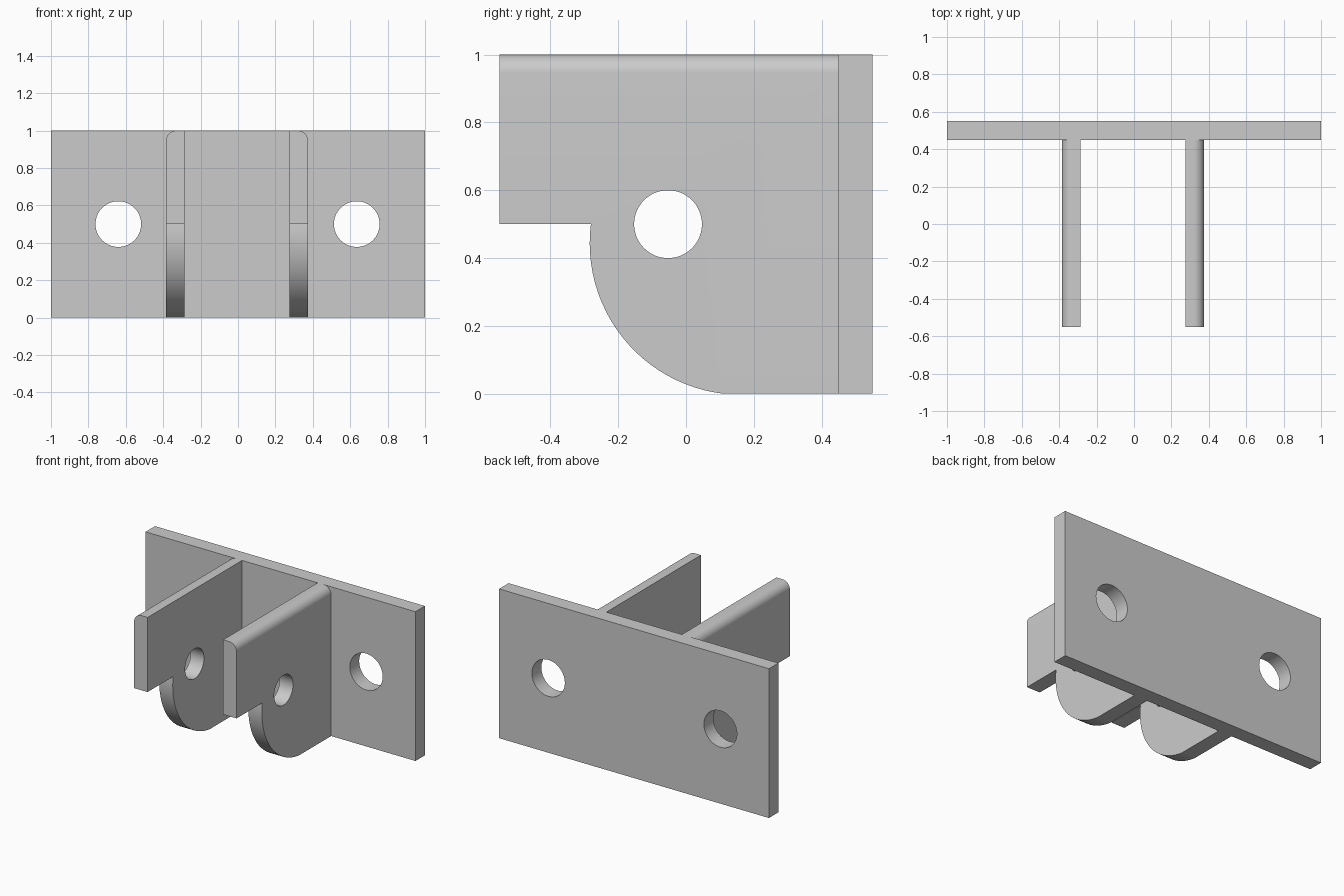
import bpy
import bmesh
import math
from mathutils import Matrix, Vector

default = bpy.data.objects.get("Cube")
if default:
    bpy.data.objects.remove(default, do_unlink=True)

# Single grey colour
grey = bpy.data.materials.new("light grey")
grey.use_nodes = True
grey.diffuse_color = (0.6, 0.6, 0.6, 1)
grey.node_tree.nodes["Principled BSDF"].inputs["Base Color"].default_value = (0.6, 0.6, 0.6, 1)


def add_object(name, bm):
    bmesh.ops.recalc_face_normals(bm, faces=bm.faces)
    mesh = bpy.data.meshes.new(name)
    bm.to_mesh(mesh)
    bm.free()
    mesh.materials.append(grey)
    obj = bpy.data.objects.new(name, mesh)
    bpy.context.collection.objects.link(obj)
    return obj


def select_only(obj):
    bpy.ops.object.select_all(action='DESELECT')
    obj.select_set(True)
    bpy.context.view_layer.objects.active = obj


def drill(obj, centre, radius, axis):
    """Cut a round hole through the object along the X or Y axis."""
    bm = bmesh.new()
    turn = Matrix.Rotation(math.pi / 2, 4, 'Y' if axis == 'X' else 'X')
    bmesh.ops.create_cone(bm, cap_ends=True, segments=64, radius1=radius, radius2=radius,
                          depth=0.4, matrix=Matrix.Translation(centre) @ turn)
    cutter = add_object("hole_cutter", bm)
    cutter.hide_render = True
    select_only(obj)
    mod = obj.modifiers.new("hole", 'BOOLEAN')
    mod.operation = 'DIFFERENCE'
    mod.solver = 'EXACT'
    mod.object = cutter
    bpy.ops.object.modifier_apply(modifier=mod.name)
    bpy.data.objects.remove(cutter, do_unlink=True)


def finish(obj):
    select_only(obj)
    bpy.ops.object.shade_smooth_by_angle(angle=math.radians(30))


# Back plate with two mounting holes
bm = bmesh.new()
bmesh.ops.create_cube(bm, size=1, matrix=Matrix.Translation((0, 0.5, 0.5))
                      @ Matrix.Diagonal((2, 0.1, 1, 1)))
plate = add_object("back_plate", bm)
for x in (-0.64, 0.635):
    drill(plate, (x, 0.5, 0.5), 0.122, 'Y')
finish(plate)

# Side profile of an arm: square upper tab, curved lower lobe
centre_y, centre_z, radius = 0.163, 0.444, 0.447
start = math.atan2(0.5 - centre_z, -0.28 - centre_y)
end = math.atan2(-centre_z, 0.11 - centre_y) + 2 * math.pi
steps = 24
profile = [(0.45, 0), (0.45, 1), (-0.55, 1), (-0.55, 0.5)]
for i in range(steps + 1):
    a = start + (end - start) * i / steps
    profile.append((centre_y + radius * math.cos(a), max(0, centre_z + radius * math.sin(a))))


def build_arm(name, inner, outer):
    bm = bmesh.new()
    face = bm.faces.new([bm.verts.new((inner, y, z)) for y, z in profile])
    out = bmesh.ops.extrude_face_region(bm, geom=[face])
    moved = [v for v in out["geom"] if isinstance(v, bmesh.types.BMVert)]
    bmesh.ops.translate(bm, verts=moved, vec=Vector((outer - inner, 0, 0)))
    bmesh.ops.recalc_face_normals(bm, faces=bm.faces)
    # Rounded outer top edge
    rim = [e for e in bm.edges
           if all(abs(v.co.x - outer) < 1e-4 and v.co.z > 0.999 for v in e.verts)]
    bmesh.ops.bevel(bm, geom=rim, offset=0.055, segments=10, profile=0.5, affect='EDGES')
    arm = add_object(name, bm)
    drill(arm, ((inner + outer) / 2, -0.053, 0.5), 0.1, 'X')
    finish(arm)


build_arm("right_arm", -0.285, -0.385)
build_arm("left_arm", 0.275, 0.375)
